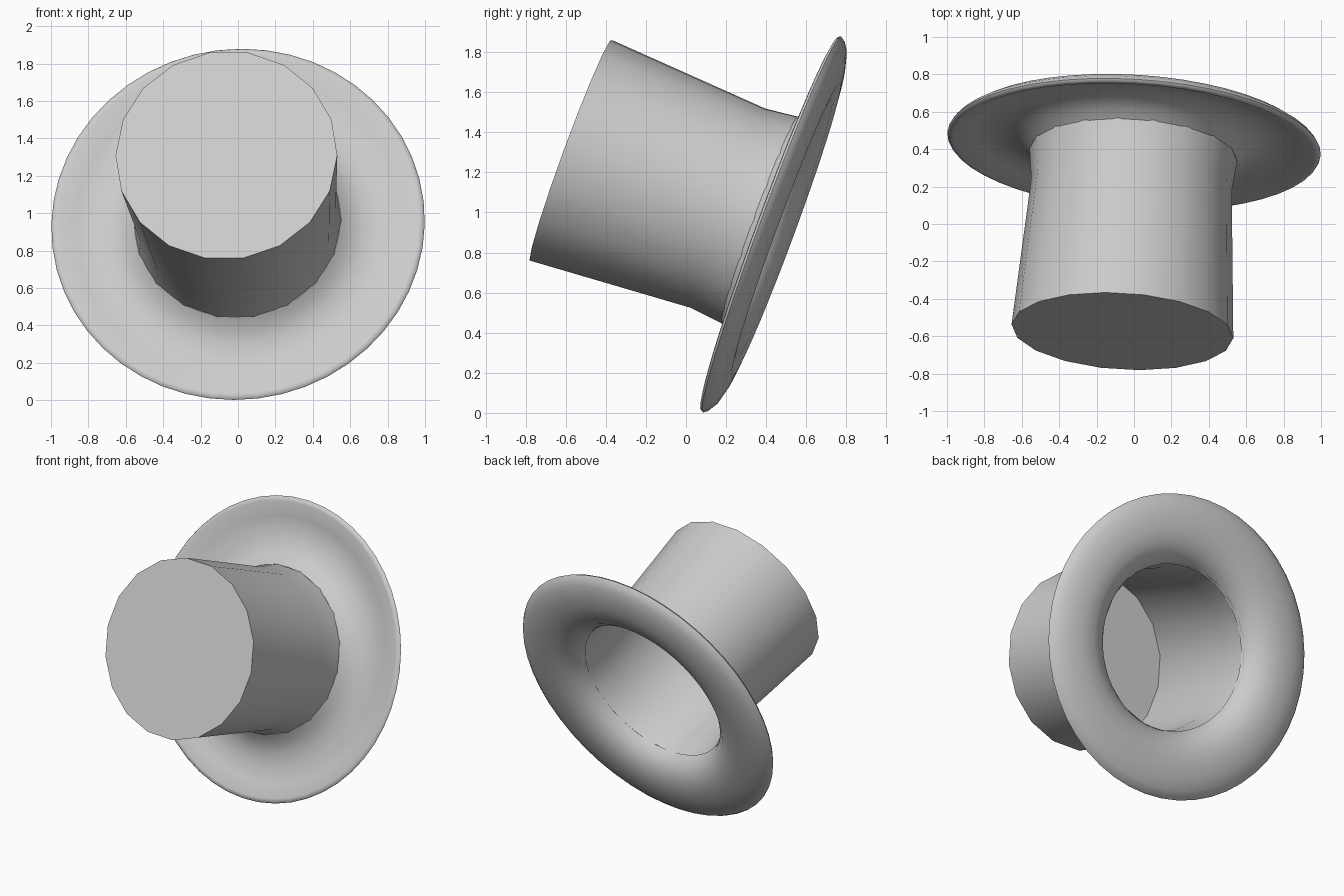
import bpy, bmesh, math
from mathutils import Vector

if "Cube" in bpy.data.objects:
    bpy.data.objects.remove(bpy.data.objects["Cube"])

# Tilted hat axis, pointing from the brim to the crown top
AXIS = Vector((-0.058, -0.937, 0.345)).normalized()
CENTRE = Vector((0.0, 0.425, 0.942))
ROT = AXIS.to_track_quat('Z', 'Y')


def lathe(name, profile, sides, closed=False, cap=False, angle=35):
    """Spin (radius, height) points around the hat axis."""
    bm = bmesh.new()
    rings = []
    for r, h in profile:
        rings.append([bm.verts.new((r * math.cos(2 * math.pi * i / sides),
                                    r * math.sin(2 * math.pi * i / sides), h))
                      for i in range(sides)])
    pairs = list(zip(rings, rings[1:]))
    if closed:
        pairs.append((rings[-1], rings[0]))
    for a, b in pairs:
        for i in range(sides):
            j = (i + 1) % sides
            bm.faces.new((a[i], a[j], b[j], b[i]))
    if cap:
        bm.faces.new(rings[-1])
    bmesh.ops.recalc_face_normals(bm, faces=bm.faces)
    mesh = bpy.data.meshes.new(name)
    bm.to_mesh(mesh)
    bm.free()
    ob = bpy.data.objects.new(name, mesh)
    bpy.context.collection.objects.link(ob)
    ob.rotation_mode = 'QUATERNION'
    ob.rotation_quaternion = ROT
    ob.location = CENTRE
    bpy.ops.object.select_all(action='DESELECT')
    ob.select_set(True)
    bpy.context.view_layer.objects.active = ob
    bpy.ops.object.shade_smooth_by_angle(angle=math.radians(angle))
    return ob


# Crown: faceted tube with a narrow waist, flared foot and flat top
lathe("crown", [(0.56, 0.03), (0.555, 0.07), (0.537, 0.23), (0.594, 1.066)],
      18, cap=True)

# Brim: dished front, rolled lip, rounded back that turns into the opening
lathe("brim", [
    (0.552, 0.06), (0.60, 0.015), (0.67, -0.02), (0.76, -0.035),
    (0.87, -0.025), (0.968, 0.012),
    (0.992, 0.008), (1.0, -0.004), (0.985, -0.025), (0.945, -0.05),
    (0.87, -0.07), (0.78, -0.08), (0.69, -0.07), (0.62, -0.04),
    (0.57, 0.005), (0.545, 0.055)], 48, closed=True, angle=50)
